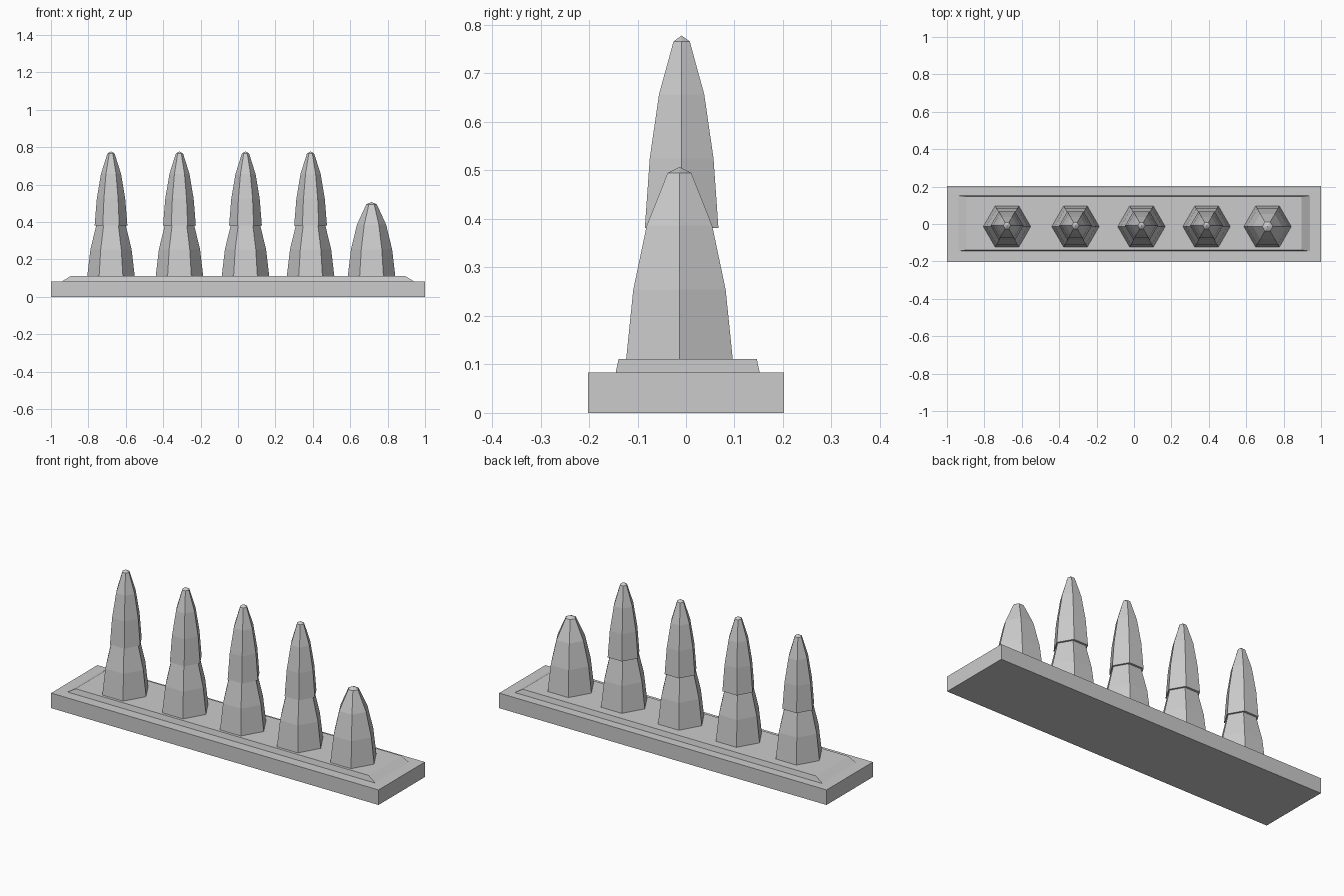
import bpy, bmesh
from math import cos, sin, pi

if "Cube" in bpy.data.objects:
    bpy.data.objects.remove(bpy.data.objects["Cube"])


def loft(name, rings):
    """Mesh from stacked rings of equal vertex count, capped at both ends."""
    bm = bmesh.new()
    loops = [[bm.verts.new(p) for p in ring] for ring in rings]
    n = len(loops[0])
    for a, b in zip(loops, loops[1:]):
        for i in range(n):
            j = (i + 1) % n
            bm.faces.new((a[i], a[j], b[j], b[i]))
    bm.faces.new(loops[0][::-1])
    bm.faces.new(loops[-1])
    return finish(name, bm)


def finish(name, bm):
    bmesh.ops.recalc_face_normals(bm, faces=bm.faces)
    mesh = bpy.data.meshes.new(name)
    bm.to_mesh(mesh)
    bm.free()
    obj = bpy.data.objects.new(name, mesh)
    bpy.context.collection.objects.link(obj)
    return obj


def rect(x, y0, y1, z):
    return [(-x, y0, z), (x, y0, z), (x, y1, z), (-x, y1, z)]


# Six-sided spike profile: radius, height above its foot
PROFILE = [(0.127, 0), (0.110, 0.144), (0.078, 0.276), (0.028, 0.385)]
TIP = 0.397


def spike(name, x, y, z, width=1.0):
    rings = [[(x + r * width * cos(i * pi / 3), y + r * width * sin(i * pi / 3), z + h)
              for i in range(6)] for r, h in PROFILE]
    obj = loft(name, rings)
    # Shallow pointed cap
    bm = bmesh.new()
    bm.from_mesh(obj.data)
    top = max(bm.faces, key=lambda f: f.calc_center_median().z)
    centre = bmesh.ops.poke(bm, faces=[top])["verts"][0]
    centre.co.z = z + TIP
    bm.to_mesh(obj.data)
    bm.free()


# Base slab and raised bevelled plate
loft("base_slab", [rect(1, -0.202, 0.202, 0), rect(1, -0.202, 0.202, 0.083)])
loft("raised_plate", [rect(0.94, -0.145, 0.152, 0.083), rect(0.895, -0.139, 0.146, 0.111)])

# Row of spikes: four two-tier, the last one single
for k, x in enumerate((-0.679, -0.313, 0.040, 0.388, 0.714)):
    spike(f"lower_spike_{k + 1}", x, -0.0135, 0.11)
    if k < 4:
        spike(f"upper_spike_{k + 1}", x, -0.009, 0.381, 0.69)
